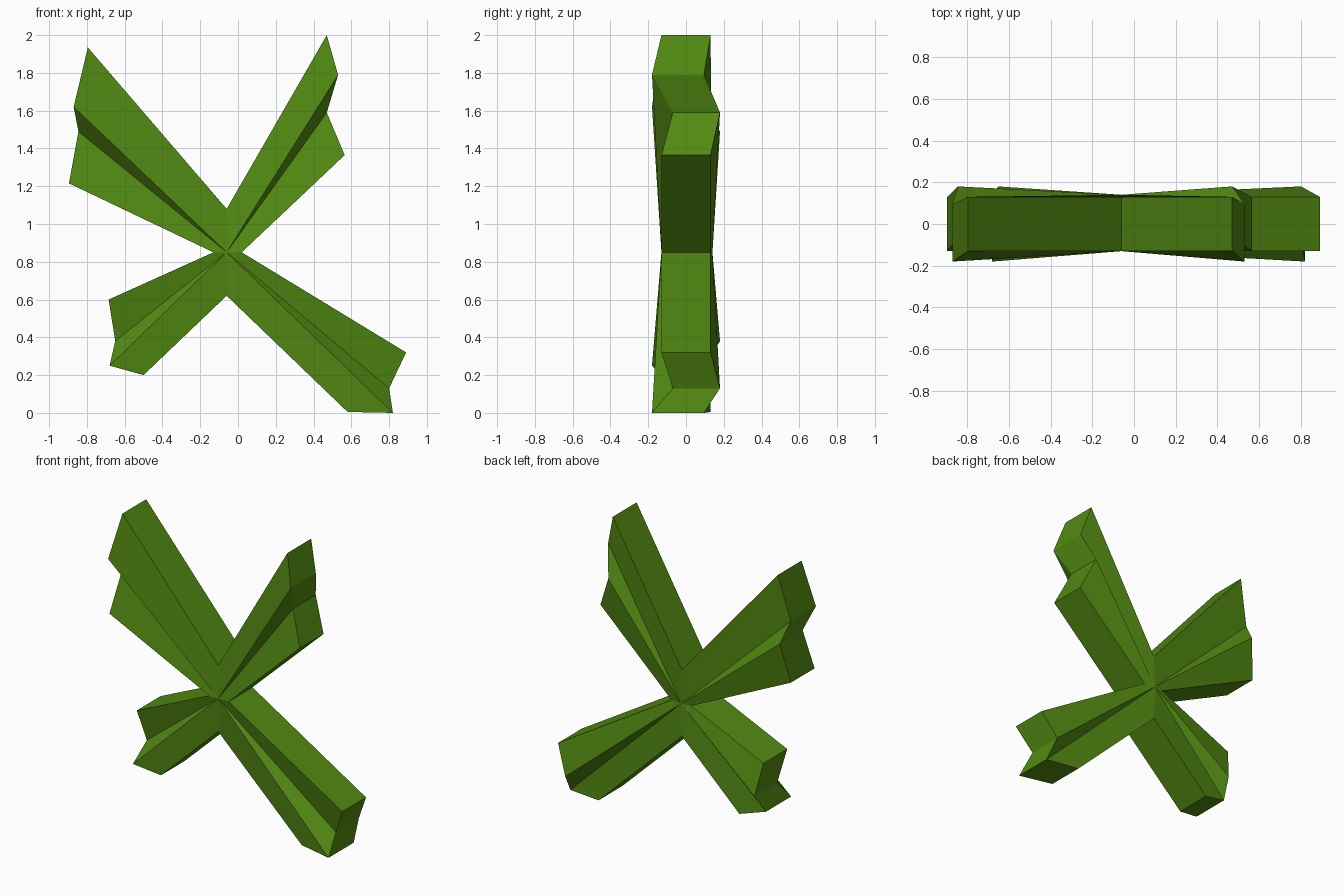
import bpy
import bmesh

if "Cube" in bpy.data.objects:
    bpy.data.objects.remove(bpy.data.objects["Cube"])

green = bpy.data.materials.new("leaf green")
green.diffuse_color = (0.085, 0.255, 0.006, 1)
green.use_nodes = True
green.node_tree.nodes["Principled BSDF"].inputs["Base Color"].default_value = green.diffuse_color

HUB = (-0.06, 0.85)
# Front and back depth of plain corners, ridges (pushed forward) and grooves (pushed back)
CORNER, RIDGE, GROOVE = (-0.13, 0.13), (-0.18, 0.095), (-0.07, 0.18)

# Each arm, clockwise: inner notch, then its tip as (x, z, depth)
arms = [
    ((-0.06, 1.08), [(0.47, 2.0, CORNER), (0.53, 1.79, RIDGE), (0.47, 1.59, GROOVE), (0.565, 1.365, CORNER)]),
    ((0.02, 0.85), [(0.89, 0.32, CORNER), (0.80, 0.13, GROOVE), (0.82, 0.0, RIDGE), (0.58, 0.005, CORNER)]),
    ((-0.06, 0.62), [(-0.50, 0.20, CORNER), (-0.68, 0.25, RIDGE), (-0.65, 0.38, GROOVE), (-0.685, 0.60, CORNER)]),
    ((-0.13, 0.85), [(-0.895, 1.215, CORNER), (-0.845, 1.49, GROOVE), (-0.87, 1.62, RIDGE), (-0.795, 1.935, CORNER)]),
]

bm = bmesh.new()


def pair(x, z, depth):
    """Front and back vertex of one outline point."""
    return [bm.verts.new((x, y, z)) for y in depth]


hub = pair(*HUB, (-0.13, 0.14))
notches = [pair(*notch, CORNER) for notch, tip in arms]
outline = []

# Front and back fans of each arm, meeting at the hub
for i, (_, tip) in enumerate(arms):
    a, p, q, b = [pair(*point) for point in tip]
    start, end = notches[i], notches[(i + 1) % 4]
    outline += [start, a, p, q, b]
    for s in (0, 1):
        bm.faces.new((hub[s], start[s], a[s], p[s]))
        bm.faces.new((hub[s], p[s], q[s]))
        bm.faces.new((hub[s], q[s], b[s], end[s]))

# Side walls around the whole outline
for u, v in zip(outline, outline[1:] + outline[:1]):
    bm.faces.new((u[0], v[0], v[1], u[1]))

bmesh.ops.recalc_face_normals(bm, faces=bm.faces)
mesh = bpy.data.meshes.new("crossed_blades")
bm.to_mesh(mesh)
bm.free()
mesh.materials.append(green)
blades = bpy.data.objects.new("crossed_blades", mesh)
bpy.context.collection.objects.link(blades)
